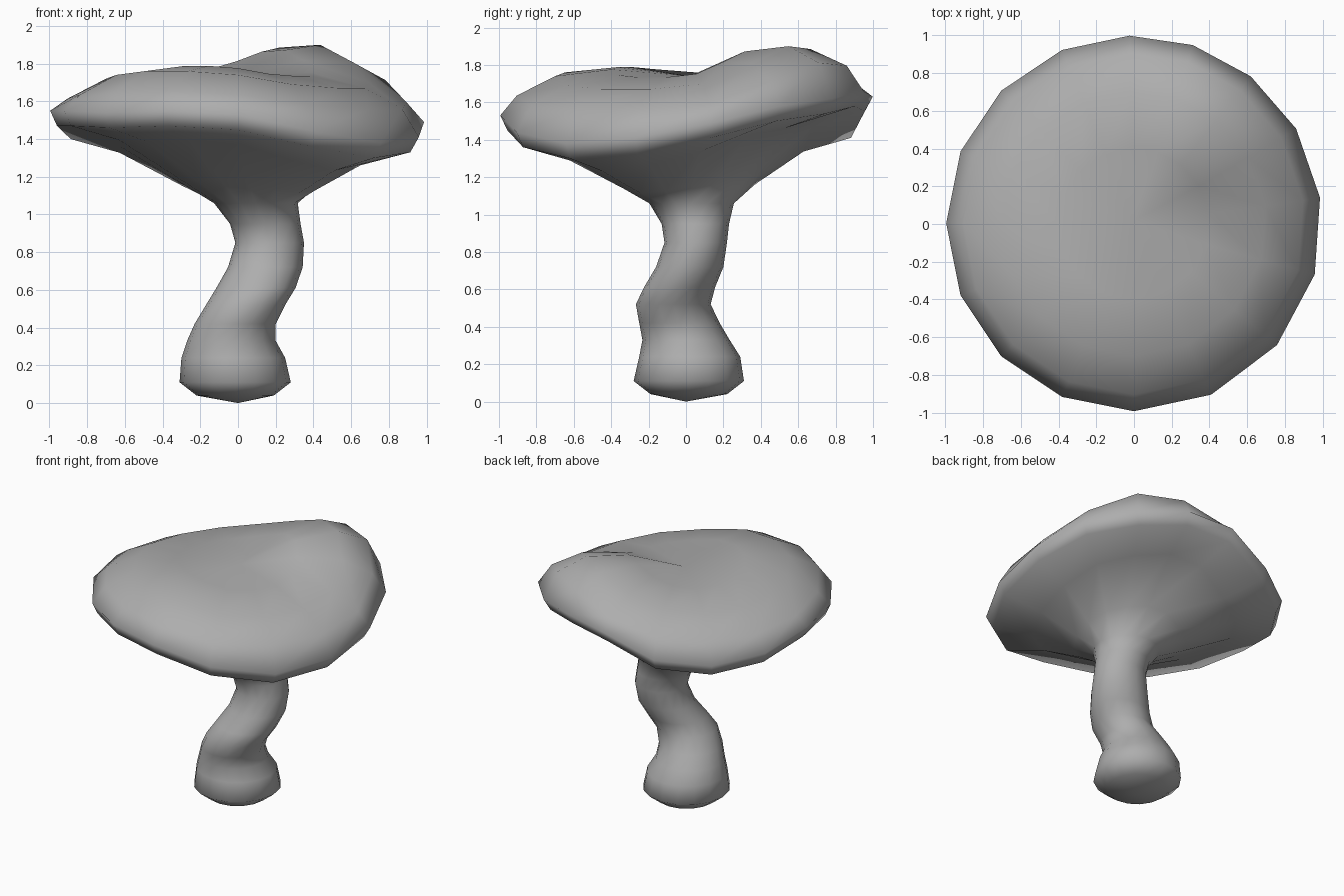
import bpy
from math import cos, sin, radians, pi

if "Cube" in bpy.data.objects:
    bpy.data.objects.remove(bpy.data.objects["Cube"])

N = 16
# wavy heights, counter-clockwise from +x: the cap rim's lower edge, and the cap's shoulder
RIM = [1.41, 1.50, 1.54, 1.58, 1.55, 1.41, 1.37, 1.40,
       1.47, 1.47, 1.46, 1.47, 1.45, 1.36, 1.30, 1.33]
TOP = [1.70, 1.81, 1.90, 1.885, 1.80, 1.73, 1.70, 1.70,
       1.72, 1.74, 1.76, 1.76, 1.74, 1.69, 1.67, 1.67]
RIM_MEAN, TOP_MEAN = 1.45, 1.73


def ring(cx, cy, rx, ry, z, rim=0.0, top=0.0, twist=0.0):
    """One loop of points; rim and top = how strongly it follows each wave."""
    pts = []
    for i in range(N):
        a = 2 * pi * i / N
        a += twist * radians(8) * max(0, cos(a - radians(10)))
        wave = rim * (RIM[i] - RIM_MEAN) + top * (TOP[i] - TOP_MEAN)
        pts.append((cx + rx * cos(a), cy + ry * sin(a), z + wave))
    return pts


def skin(name, rings, bottom, top):
    """Join loops (listed from bottom to top) into a smooth closed surface."""
    verts = [p for r in rings for p in r] + [bottom, top]
    faces = []
    last = (len(rings) - 1) * N
    for i in range(N):
        j = (i + 1) % N
        for k in range(0, last, N):
            faces.append((k + i, k + j, k + N + j, k + N + i))
        faces.append((j, i, len(verts) - 2))
        faces.append((last + i, last + j, len(verts) - 1))
    me = bpy.data.meshes.new(name)
    me.from_pydata(verts, [], faces)
    me.polygons.foreach_set("use_smooth", [True] * len(me.polygons))
    ob = bpy.data.objects.new(name, me)
    bpy.context.collection.objects.link(ob)
    return ob


# crooked stem: centre x, centre y, radius x, radius y, height
STEM = [
    (-.015, .015, .205, .205, .04), (-.015, .015, .295, .295, .11),
    (-.025, .02, .275, .27, .24), (-.035, 0, .235, .233, .33),
    (-.015, -.035, .215, .215, .42), (.04, -.068, .21, .2, .52),
    (.095, -.035, .21, .19, .61), (.145, .02, .198, .18, .72),
    (.168, .052, .182, .167, .85), (.145, .05, .187, .18, .95),
    (.095, .03, .222, .226, 1.06),
]
# the stem flares into the underside of the cap
UNDERSIDE = [
    ring(.05, .015, .38, .38, 1.175, rim=.4, twist=.4),
    ring(0, 0, .68, .68, 1.375, rim=.95, twist=.8),
]
# cap: rolled rim, domed shoulder, dimpled middle
CAP = [
    ring(-.005, 0, .955, .955, RIM_MEAN, rim=1, twist=1),
    ring(0, .003, .996, .996, 1.53, rim=1, twist=1),
    ring(0, 0, .905, .905, 1.625, top=1.1, twist=1),
    ring(0, 0, .7, .7, TOP_MEAN, top=1, twist=1),
    ring(0, 0, .4, .4, 1.77, top=.6, twist=1),
]
mushroom = skin("mushroom", [ring(*s) for s in STEM] + UNDERSIDE + CAP,
                (0, 0, 0), (0, .02, 1.74))

# darker grey
grey = bpy.data.materials.new("dark_grey")
grey.diffuse_color = (.42, .42, .42, 1)
grey.use_nodes = True
grey.node_tree.nodes["Principled BSDF"].inputs["Base Color"].default_value = grey.diffuse_color
mushroom.data.materials.append(grey)
